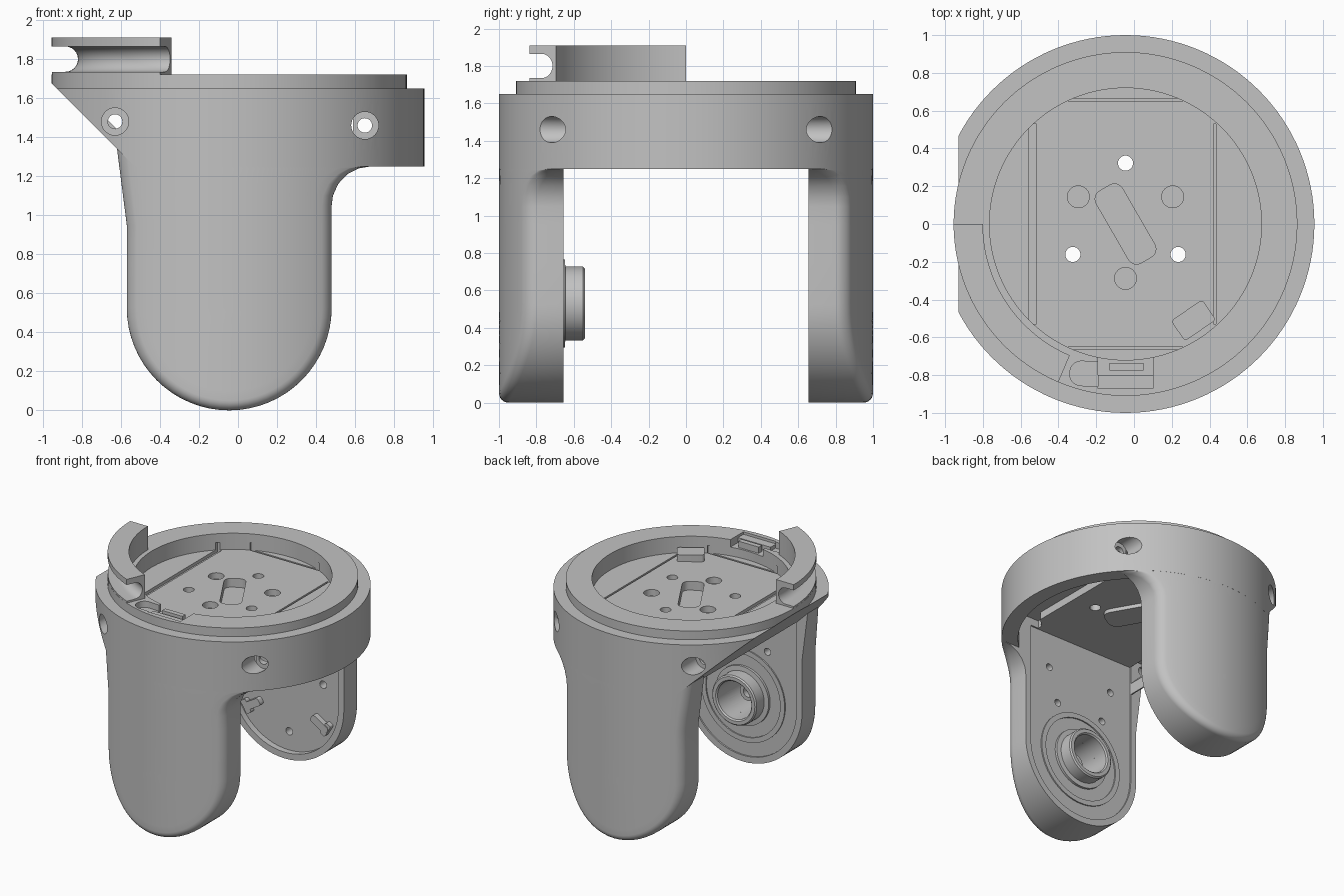
import bpy, bmesh, math
from mathutils import Matrix, Vector

if "Cube" in bpy.data.objects:
    bpy.data.objects.remove(bpy.data.objects["Cube"])

CX = -0.045          # axis of the round body
grey = bpy.data.materials.new("light grey plastic")
grey.diffuse_color = (0.54, 0.54, 0.54, 1)
grey.use_nodes = True
grey.node_tree.nodes["Principled BSDF"].inputs["Base Color"].default_value = grey.diffuse_color


def finish(name, bm):
    bmesh.ops.remove_doubles(bm, verts=bm.verts, dist=1e-5)
    bmesh.ops.recalc_face_normals(bm, faces=bm.faces)
    me = bpy.data.meshes.new(name)
    bm.to_mesh(me)
    bm.free()
    ob = bpy.data.objects.new(name, me)
    bpy.context.collection.objects.link(ob)
    me.materials.append(grey)
    return ob


def lathe(name, prof, segs=96, a0=0, a1=360, mat=Matrix.Translation((CX, 0, 0))):
    """Turn a closed (radius, height) outline about the z axis."""
    bm = bmesh.new()
    full = a1 - a0 >= 360
    rings = []
    for i in range(segs if full else segs + 1):
        a = math.radians(a0 + (a1 - a0) * i / segs)
        rings.append([bm.verts.new(mat @ Vector((r * math.cos(a), r * math.sin(a), z)))
                      for r, z in prof])
    n = len(prof)
    for i in range(segs):
        p, q = rings[i], rings[(i + 1) % len(rings)]
        for j in range(n):
            k = (j + 1) % n
            if prof[j][0] or prof[k][0]:
                bm.faces.new((p[j], p[k], q[k], q[j]))
    if not full:
        bm.faces.new(rings[0])
        bm.faces.new(rings[-1])
    return finish(name, bm)


def prism(name, pts, lo, hi, axis="z"):
    """Extrude an outline along z, or an x-z outline along y."""
    bm = bmesh.new()
    at = (lambda p, h: (p[0], p[1], h)) if axis == "z" else (lambda p, h: (p[0], h, p[1]))
    a = [bm.verts.new(at(p, lo)) for p in pts]
    b = [bm.verts.new(at(p, hi)) for p in pts]
    bm.faces.new(a)
    bm.faces.new(b)
    for i in range(len(pts)):
        j = (i + 1) % len(pts)
        bm.faces.new((a[i], a[j], b[j], b[i]))
    return finish(name, bm)


def rrect(cx, cy, length, width, r, deg):
    """Outline of a turned rectangle with round corners."""
    pts, t = [], math.radians(deg)
    for q, (sx, sy) in enumerate(((1, 1), (-1, 1), (-1, -1), (1, -1))):
        for k in range(7):
            a = math.radians(90 * q + 15 * k)
            x = sx * (length / 2 - r) + r * math.cos(a)
            y = sy * (width / 2 - r) + r * math.sin(a)
            pts.append((cx + x * math.cos(t) - y * math.sin(t),
                        cy + x * math.sin(t) + y * math.cos(t)))
    return pts


def rod(r, p0, p1, segs=32):
    p0, p1 = Vector(p0), Vector(p1)
    d = p1 - p0
    bm = bmesh.new()
    m = Matrix.Translation((p0 + p1) / 2) @ d.to_track_quat("Z", "Y").to_matrix().to_4x4()
    bmesh.ops.create_cone(bm, cap_ends=True, segments=segs, radius1=r, radius2=r,
                          depth=d.length, matrix=m)
    return finish("rod", bm)


def box(name, x0, x1, y0, y1, z0, z1):
    return prism(name, [(x0, y0), (x1, y0), (x1, y1), (x0, y1)], z0, z1)


def cut(ob, tool, op="DIFFERENCE"):
    mod = ob.modifiers.new("cut", "BOOLEAN")
    mod.operation, mod.solver, mod.object = op, "EXACT", tool
    bpy.context.view_layer.objects.active = ob
    bpy.ops.object.modifier_apply(modifier=mod.name)
    bpy.data.objects.remove(tool, do_unlink=True)


# ---- stepped round body with sunken floor
body = lathe("ring_body", [(0, 1.25), (0, 1.59), (0.72, 1.59), (0.72, 1.72), (0.91, 1.72),
                           (0.91, 1.65), (1, 1.65), (1, 1.25)], 128)
# slanted cut on the left side, then hollow underside round a thicker floor plate
cut(body, prism("slant", [(-1.3, 1.0), (-0.28, 1.0), (-0.955, 1.675), (-1.3, 1.675)], -1.2, 1.2, "y"))
cavity = prism("cavity", [(-0.52, 1.1), (-0.52, 1.34), (-0.72, 1.54), (1, 1.54), (1, 1.1)],
               -0.655, 0.655, "y")
cut(cavity, rod(0.88, (CX, 0, 1), (CX, 0, 1.8), 96), "INTERSECT")
cut(cavity, prism("plate", [(-0.52, -0.8), (0.36, -0.8), (0.36, -0.62), (0.43, -0.55), (0.43, 0.55),
                            (0.36, 0.62), (0.36, 0.8), (-0.52, 0.8)], 1.48, 1.7))
cut(body, cavity)
# arm panels carry on up to the floor plate
cut(body, box("panel_top", -0.52, 0.43, -0.667, -0.6, 1.1, 1.48))
cut(body, box("panel_top", -0.52, 0.43, 0.6, 0.705, 1.1, 1.48))

# floor: through holes, blind holes, angled pocket and edge grooves
for k in range(3):
    a = math.radians(90 + 120 * k)
    x, y = math.cos(a), math.sin(a)
    cut(body, rod(0.04, (CX + 0.322 * x, 0.322 * y, 1.4), (CX + 0.322 * x, 0.322 * y, 1.7)))
    cut(body, rod(0.058, (CX - 0.288 * x, -0.288 * y, 1.54), (CX - 0.288 * x, -0.288 * y, 1.7)))
cut(body, prism("pocket", rrect(CX, 0, 0.44, 0.16, 0.05, -60), 1.52, 1.7))
for x0, x1, y0, y1 in ((-0.555, -0.515, -0.53, 0.53), (0.42, 0.435, -0.53, 0.53),
                       (-0.35, 0.27, 0.65, 0.665), (-0.35, 0.27, -0.665, -0.65)):
    cut(body, box("groove", x0, x1, y0, y1, 1.565, 1.65))
# cable pocket in the front rim
cut(body, box("rim_pocket", -0.19, 0.10, -0.87, -0.70, 1.66, 1.8))
cut(body, prism("rim_channel", rrect(-0.2, -0.795, 0.28, 0.13, 0.06, -3), 1.67, 1.8))
# counterbored side screw holes
for x, z, depth, through in ((-0.63, 1.48, 0.675, 0.6), (0.65, 1.46, 0.61, 0.45)):
    for s in (-1, 1):
        cut(body, rod(0.07, (x, s * depth, z), (x, s * 1.1, z)))
        cut(body, rod(0.037, (x, s * through, z), (x, s * 0.9, z)))

# ---- small parts on the body
prism("floor_pocket_underside", rrect(CX, 0, 0.50, 0.22, 0.07, -60), 1.45, 1.50)
prism("floor_stop_block", rrect(0.315, -0.51, 0.20, 0.13, 0.02, 34), 1.57, 1.645)
box("rim_clip_plate", -0.19, 0.10, -0.87, -0.80, 1.64, 1.70)
box("rim_clip_bar", -0.13, 0.05, -0.775, -0.735, 1.64, 1.71)

# ---- curved guide wall with a cable groove round its outside
groove = [(0.84 - 0.065 * math.sin(math.radians(t)), 1.80 - 0.065 * math.cos(math.radians(t)))
          for t in range(0, 181, 15)]
lathe("cable_guide_wall", [(0.755, 1.70), (0.909, 1.70), (0.909, 1.735)] + groove +
      [(0.91, 1.865), (0.91, 1.91), (0.755, 1.91)], 32, 180, 247)


# ---- arms: U outline swept from a vertical spine, rounded outer edge, sunken inner panel
def arm(name, side, sink, radius=0.05, w=0.525):
    zs = [1.34, 1.25, 1.24, 1.21, 1.16, 1.10, 1.05, 0.95, 0.75, w]

    def right(z):
        return w if z <= 1.05 else 0.725 - math.sqrt(max(0, 0.04 - (z - 1.05) ** 2)) if z < 1.25 else 0.725

    def left(z):
        return w + max(0, z - 0.95) / 0.39 * 0.05

    rays = [(z, -1, 0, left(z)) for z in zs]
    rays += [(w, -math.cos(math.pi * k / 32), -math.sin(math.pi * k / 32), w) for k in range(1, 32)]
    rays += [(z, 1, 0, right(z)) for z in reversed(zs)]
    bm = bmesh.new()
    cols = []
    for z, dx, dz, half in rays:
        path = [((half - radius) * f / 10, 0) for f in range(10)]
        for k in range(7):
            t = math.pi / 2 * k / 6
            path.append((half - radius * (1 - math.sin(t)), radius * (1 - math.cos(t))))
        col = [(rho, max(0.655, math.sqrt(0.999 - (rho * dx) ** 2) - drop))
               for rho, drop in path]
        col += [(half, 0.655), (w - 0.05, 0.655), (w - 0.05, 0.655 + sink), (0, 0.655 + sink)]
        cols.append([bm.verts.new((CX + rho * dx, side * y, z + rho * dz)) for rho, y in col])
    for p, q in zip(cols, cols[1:]):
        for j in range(len(p) - 1):
            bm.faces.new((p[j], p[j + 1], q[j + 1], q[j]))
    bmesh.ops.remove_doubles(bm, verts=bm.verts, dist=1e-5)
    bmesh.ops.holes_fill(bm, edges=[e for e in bm.edges if e.is_boundary], sides=0)
    return finish(name, bm)


front = arm("front_arm", -1, 0.012)
back = arm("back_arm", 1, 0.05)
AZ = 0.53            # height of the pivot axis

# ---- front arm: pivot bore, screw holes and bearing boss
cut(front, rod(0.15, (CX, -0.6, AZ), (CX, -0.86, AZ), 48))
for x, z in ((0.29, 1.20), (0.21, 0.93)):
    for s in (-1, 1):
        cut(front, rod(0.028, (CX + s * x, -0.6, z), (CX + s * x, -0.75, z), 20))
pivot = Matrix.Translation((CX, 0, AZ)) @ Matrix.Rotation(math.pi / 2, 4, "X")  # local z -> -y
lathe("bearing_boss", [(0.15, 0.70), (0.15, 0.55), (0.16, 0.54), (0.187, 0.54), (0.197, 0.55),
                       (0.197, 0.645), (0.235, 0.648), (0.235, 0.70)], 64, mat=pivot)
lathe("bearing_outer_ring", [(0.33, 0.70), (0.33, 0.657), (0.37, 0.657), (0.37, 0.70)], 64, mat=pivot)
lathe("bore_hub", [(0.04, 0.88), (0.04, 0.72), (0.07, 0.72), (0.07, 0.88)], 32, mat=pivot)

# ---- back arm: screw holes and cable lugs around the pivot
for deg in (22, 98, 158, -89):
    a = math.radians(deg)
    x, z = CX + 0.33 * math.cos(a), AZ + 0.33 * math.sin(a)
    cut(back, rod(0.03, (x, 0.6, z), (x, 0.78, z), 20))
for deg in (-31, -149):
    a = math.radians(deg)
    x, z = CX + 0.35 * math.cos(a), AZ + 0.35 * math.sin(a)
    prism("cable_lug", rrect(x, z, 0.16, 0.06, 0.02, deg), 0.66, 0.72, "y")
    x, z = x + 0.06 * math.cos(a), z + 0.06 * math.sin(a)
    prism("cable_lug_hook", rrect(x, z, 0.05, 0.11, 0.015, deg), 0.665, 0.72, "y")

# ---- smooth shading with sharp edges kept
bpy.ops.object.select_all(action="DESELECT")
for ob in bpy.context.scene.objects:
    ob.select_set(True)
    bpy.context.view_layer.objects.active = ob
bpy.ops.object.shade_smooth_by_angle(angle=math.radians(30))
